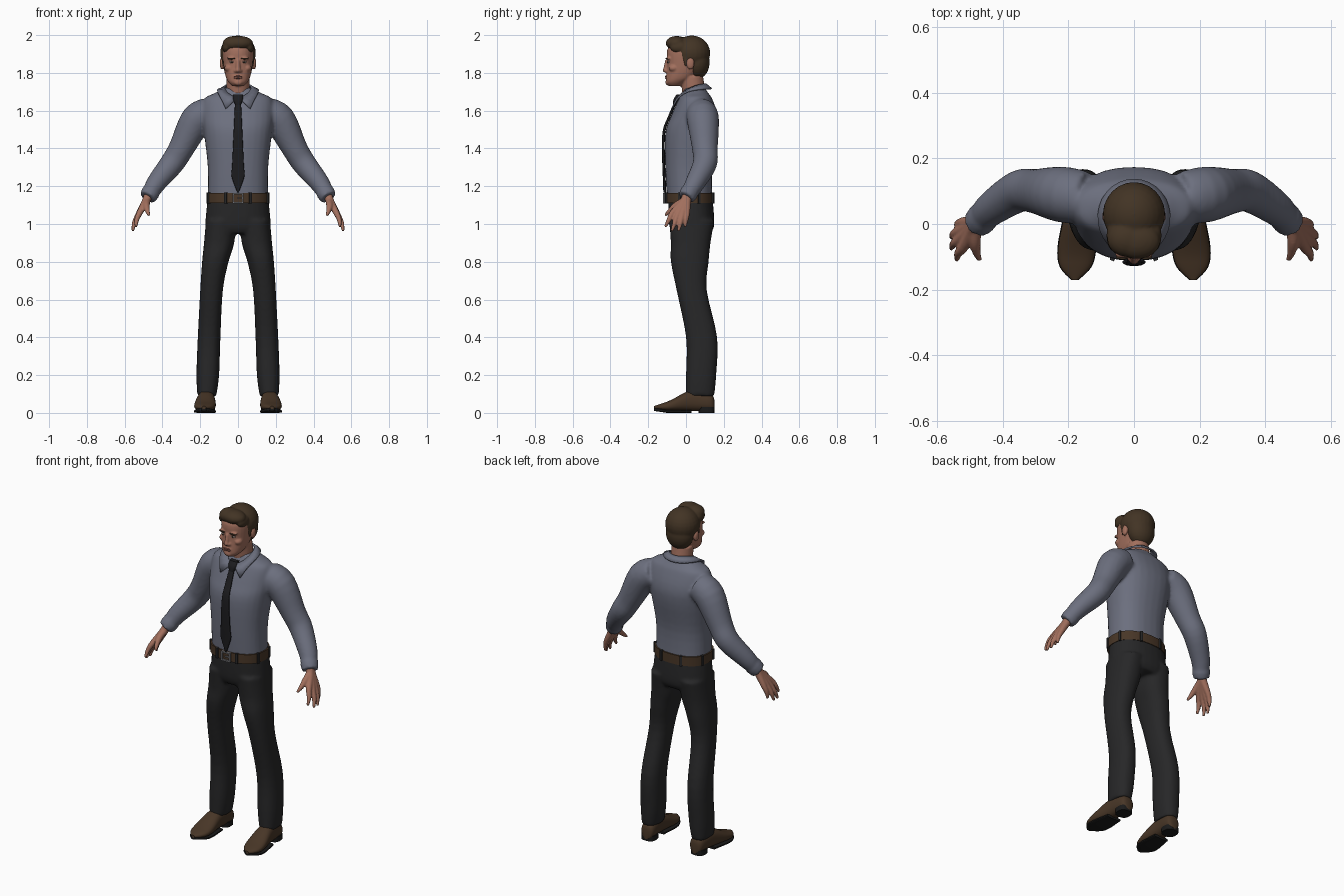
import bpy, bmesh, math
from mathutils import Vector, Matrix

cube = bpy.data.objects.get("Cube")
if cube:
    bpy.data.objects.remove(cube, do_unlink=True)


def material(name, *rgb):
    mat = bpy.data.materials.new(name)
    mat.use_nodes = True
    mat.diffuse_color = (*rgb, 1)
    bsdf = next(node for node in mat.node_tree.nodes if node.type == 'BSDF_PRINCIPLED')
    bsdf.inputs["Base Color"].default_value = (*rgb, 1)
    bsdf.inputs["Roughness"].default_value = .8
    return mat


SKIN = material("skin", .36, .16, .11)
LIPS = material("lips", .23, .09, .07)
HAIR = material("hair brown", .055, .034, .018)
SHIRT = material("shirt blue grey", .15, .16, .21)
TIE = material("tie black", .012, .012, .014)
CLOTH = material("trouser charcoal", .02, .02, .021)
LEATHER = material("brown leather", .065, .037, .02)
SOLE = material("sole black", .01, .01, .01)
METAL = material("buckle grey", .17, .17, .18)
EYE = material("eye white", .4, .34, .31)

SIDES = {"left": 1, "right": -1}


def refine(rows, steps=4):
    """Pass a smooth curve through rows of numbers."""
    result, last = [], len(rows) - 1
    for i in range(last):
        columns = list(zip(rows[max(i - 1, 0)], rows[i], rows[i + 1], rows[min(i + 2, last)]))
        for step in range(steps):
            t = step / steps
            result.append([b + t / 2 * (c - a + t * (2*a - 5*b + 4*c - d + t * (3*(b - c) + d - a)))
                           for a, b, c, d in columns])
    result.append(list(rows[-1]))
    return result


def loft(bm, rings, power=2, count=28):
    """Skin superellipse rings, each given as a centre and two half axes."""
    def bend(value):
        return math.copysign(abs(value) ** (2 / power), value)

    angles = [math.tau * i / count for i in range(count)]
    loops = [[bm.verts.new(centre + u * bend(math.cos(a)) + v * bend(math.sin(a))) for a in angles]
             for centre, u, v in rings]
    for lower, upper in zip(loops, loops[1:]):
        for i in range(count):
            bm.faces.new((lower[i - 1], lower[i], upper[i], upper[i - 1]))
    bm.faces.new(loops[0])
    bm.faces.new(loops[-1])


def stack(bm, rows, side=1, power=2.3, steps=4):
    """Loft upwards; rows are height, half width, front, back and optional offset."""
    loft(bm, [(Vector((side * sum(offset), (front + back) / 2, z)),
               Vector((width, 0, 0)), Vector((0, (back - front) / 2, 0)))
              for z, width, front, back, *offset in refine(rows, steps)], power)


def tube(bm, rows, side=1):
    """Loft along a path; rows are x, y, z, radius."""
    rows = refine(rows)
    points = [Vector((side * x, y, z)) for x, y, z, radius in rows]
    rings = []
    for i, point in enumerate(points):
        along = (points[min(i + 1, len(points) - 1)] - points[max(i - 1, 0)]).normalized()
        across = along.cross(Vector((0, 1, 0))).normalized()
        radius = rows[i][-1]
        rings.append((point, across * radius, along.cross(across) * radius))
    loft(bm, rings)


def ball(bm, centre, radii):
    matrix = Matrix.Translation(centre) @ Matrix.Diagonal((*radii, 1))
    bmesh.ops.create_uvsphere(bm, u_segments=24, v_segments=14, radius=1, matrix=matrix)


def ball_pair(bm, centre, radii):
    x, y, z = centre
    for side in SIDES.values():
        ball(bm, (side * x, y, z), radii)


def box(bm, centre, size, turn=0):
    matrix = Matrix.Translation(centre) @ Matrix.Rotation(turn, 4, 'Z') @ Matrix.Diagonal((*size, 1))
    bmesh.ops.create_cube(bm, size=1, matrix=matrix)


def finish(bm, name, mat, voxel=0, relax=4):
    """Make the object; a voxel size fuses its overlapping volumes."""
    bmesh.ops.recalc_face_normals(bm, faces=bm.faces[:])
    mesh = bpy.data.meshes.new(name)
    bm.to_mesh(mesh)
    bm.free()
    mesh.materials.append(mat)
    for polygon in mesh.polygons:
        polygon.use_smooth = True
    mesh.set_sharp_from_angle(angle=math.radians(40))
    ob = bpy.data.objects.new(name, mesh)
    bpy.context.scene.collection.objects.link(ob)
    if voxel:
        fuse = ob.modifiers.new("fuse", 'REMESH')
        fuse.mode, fuse.voxel_size, fuse.use_smooth_shade = 'VOXEL', voxel, True
        smooth = ob.modifiers.new("relax", 'SMOOTH')
        smooth.factor, smooth.iterations = .5, relax
    return ob


# Shirt: torso, sleeves and cuffs fused together
torso = [(1.12, .16, -.1, .14), (1.3, .16, -.11, .14), (1.48, .18, -.11, .17), (1.57, .19, -.08, .17),
         (1.66, .18, -.04, .14), (1.69, .13, -.02, .12), (1.72, .07, -.01, .1)]
elbow, wrist, hem = (.35, .1, 1.32, .064), (.46, .02, 1.17, .045), (.48, 0, 1.14, .045)
bm = bmesh.new()
stack(bm, torso)
for side in SIDES.values():
    tube(bm, [(.15, .08, 1.59, .08), (.22, .09, 1.55, .085), (.3, .1, 1.4, .068), elbow,
              (.43, .05, 1.22, .053), wrist], side)
    tube(bm, [wrist[:3] + (.05,), hem], side)
finish(bm, "shirt", SHIRT, .009, 6)

# Collar: a folded band that drops to two points at the front
bm = bmesh.new()
edges = []
for i in range(-12, 13):
    t = i / 12
    a, b = math.pi * t, math.pi * .8 * t
    drop = (1 - math.cos(a)) / 2
    edges.append((bm.verts.new((.07 * math.sin(a), .03 + .075 * math.cos(a), 1.74 - .07 * drop ** 2)),
                  bm.verts.new((.11 * math.sin(b), .02 + .115 * math.cos(b), 1.715 - .105 * abs(t) ** 5))))
for (top, low), (next_top, next_low) in zip(edges, edges[1:]):
    bm.faces.new((top, next_top, next_low, low))
collar = finish(bm, "collar", SHIRT)
thickness = collar.modifiers.new("thickness", 'SOLIDIFY')
thickness.thickness, thickness.offset = .009, 0

# Tie: blade hangs along the chest and narrows towards the knot
bm = bmesh.new()
blade = [(z, .036 - .045 * (z - 1.2), front - .015, front)
         for z, width, front, back in refine(torso) if 1.2 < z < 1.65]
stack(bm, [(1.167, .004, -.12, -.105)] + blade, power=3)
stack(bm, [(1.63, .015, -.07, -.03), (1.66, .027, -.066, -.02), (1.685, .025, -.05, -.01)], power=3)
finish(bm, "tie", TIE)

# Trousers: hips and legs fused together
bm = bmesh.new()
stack(bm, [(1.145, .16, -.095, .14), (1, .173, -.09, .15), (.95, .16, -.07, .13)])
for side in SIDES.values():
    stack(bm, [(1.02, .08, -.09, .15, .09), (.9, .08, -.08, .13, .1), (.8, .07, -.08, .12, .12),
               (.65, .06, -.05, .11, .14), (.4, .06, 0, .165, .153), (.2, .06, 0, .16, .16),
               (.09, .05, 0, .15, .165)], side)
finish(bm, "trousers", CLOTH, .009, 5)

# Belt with loops and buckle
bm = bmesh.new()
stack(bm, [(z, .167, -.11, .147) for z in (1.11, 1.165)], steps=1)
finish(bm, "belt", LEATHER)
bm = bmesh.new()
for i in range(8):
    turn = math.tau * (i + .5) / 8
    box(bm, (.169 * math.sin(turn), .018 - .132 * math.cos(turn), 1.138), (.014, .016, .06), turn)
finish(bm, "belt_loops", CLOTH)
bm = bmesh.new()
for side in SIDES.values():
    box(bm, (side * .026, -.115, 1.137), (.008, .012, .056))
    box(bm, (0, -.115, 1.137 + side * .024), (.06, .012, .008))
box(bm, (.01, -.115, 1.137), (.03, .01, .006))
finish(bm, "buckle", METAL)


def shoe_ring(y, width, low, high):
    """Cross-section that toes out and lifts towards the tip."""
    lift = .15 * max(0, -y - .1)
    centre = Vector((side * (.17 - .06 * y), y, (low + high) / 2 + lift))
    return centre, Vector((width, 0, 0)), Vector((0, 0, (high - low) / 2))


# Shoes with soles and heel blocks
shoe = refine([(.15, .02, .07), (.13, .04, .1), (.03, .045, .12), (-.07, .057, .073),
               (-.13, .047, .045), (-.17, .01, .025)])
for label, side in SIDES.items():
    bm = bmesh.new()
    loft(bm, [shoe_ring(y, width, .01, high) for y, width, high in shoe], 2.4)
    finish(bm, label + "_shoe", LEATHER)
    bm = bmesh.new()
    loft(bm, [shoe_ring(y, width + .002, 0, .016) for y, width, high in shoe if y < .05], 4)
    stack(bm, [(z, .042, .067, .15, .164) for z in (0, .03)], side, 2.8, 1)
    finish(bm, label + "_sole", SOLE)

# Hands: four fingers fan out from the wrist, with the thumb in front
for label, side in SIDES.items():
    bm = bmesh.new()
    for i in range(4):
        fan = i / 3
        arch = math.sin(math.pi * fan)
        knuckle = Vector((.52 + .01 * arch, -.07 + .075 * fan, 1.06 - .015 * arch))
        tip = Vector((.54 + .02 * arch, -.11 + .105 * fan, .985 - .026 * arch))
        middle = knuckle.lerp(tip, .5) + Vector((.006, 0, 0))
        tube(bm, [(.468, .01, 1.165, .026), (.488, -.012 + .018 * fan, 1.12, .021),
                  (*knuckle, .016), (*middle, .0125), (*tip, .007)], side)
    tube(bm, [(.48, 0, 1.13, .018), (.485, -.05, 1.1, .018), (.48, -.085, 1.07, .013),
              (.47, -.11, 1.045, .007)], side)
    finish(bm, label + "_hand", SKIN, .005, 3)

# Head: skull, neck, nose, chin, brow, cheeks and ears fused together
bm = bmesh.new()
stack(bm, [(1.73, .03, -.09, -.03), (1.75, .05, -.104, 0), (1.78, .065, -.104, .05), (1.84, .077, -.1, .1),
           (1.92, .08, -.1, .11), (1.96, .06, -.07, .09), (1.98, .03, -.03, .05)])
tube(bm, [(0, .05, 1.64, .062), (0, .03, 1.78, .06)])
tube(bm, [(0, -.1, 1.87, .009), (0, -.11, 1.81, .013)])
ball(bm, (0, -.11, 1.814), (.014, .014, .012))
ball(bm, (0, -.096, 1.75), (.024, .013, .017))
ball(bm, (0, -.098, 1.778), (.027, .011, .014))
ball_pair(bm, (.013, -.103, 1.81), (.009, .011, .009))
ball_pair(bm, (.034, -.092, 1.877), (.025, .013, .008))
ball_pair(bm, (.048, -.064, 1.825), (.024, .028, .02))
ball_pair(bm, (.086, .024, 1.85), (.011, .021, .032))
finish(bm, "head", SKIN, .005, 3)

# Eyes, eyebrows and lips
for part, mat, centre, radii in (("eyes", EYE, (.032, -.091, 1.857), (.013, .008, .005)),
                                 ("irises", HAIR, (.032, -.096, 1.857), (.005, .005, .0045)),
                                 ("eyebrows", HAIR, (.035, -.1, 1.876), (.02, .008, .004))):
    bm = bmesh.new()
    ball_pair(bm, centre, radii)
    finish(bm, part, mat)
bm = bmesh.new()
for z in (1.781, 1.773):
    ball(bm, (0, -.105, z), (.022, .007, .0045))
finish(bm, "lips", LIPS)

# Hair: crown, nape, swept fringe and sideburns fused together
bm = bmesh.new()
ball(bm, (0, .03, 1.905), (.095, .098, .093))
ball(bm, (0, .058, 1.855), (.081, .067, .088))
ball(bm, (.01, -.052, 1.957), (.07, .055, .038))
ball(bm, (-.022, -.045, 1.955), (.06, .055, .04))
ball_pair(bm, (.06, -.035, 1.935), (.024, .05, .03))
ball_pair(bm, (.077, 0, 1.875), (.01, .013, .045))
finish(bm, "hair", HAIR, .006, 3)
